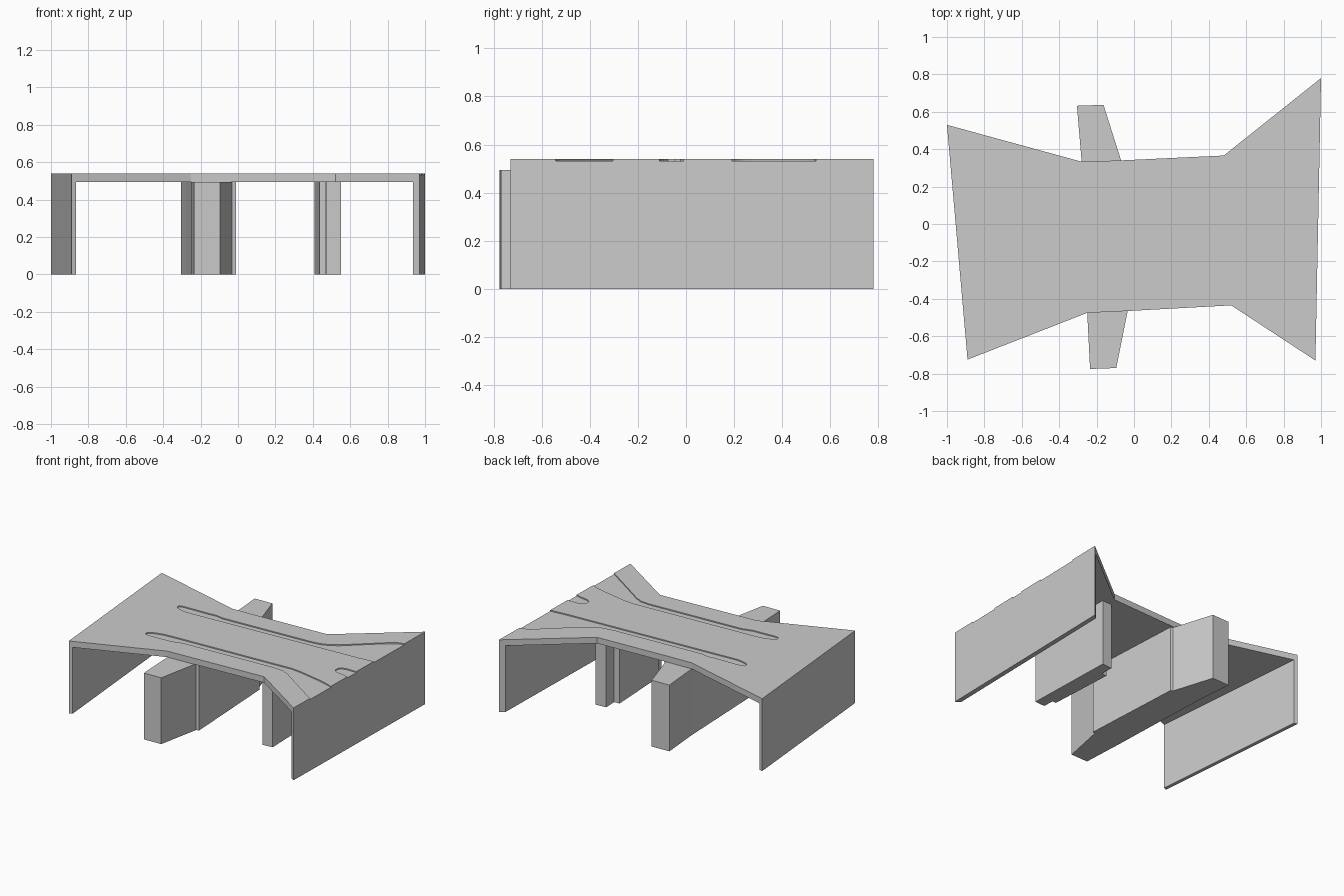
import bpy, bmesh

DECK_BOTTOM, DECK_TOP = 0.495, 0.54
GROOVE_FLOOR = 0.532


def prism(name, outline, z0, z1):
    """Extrude a flat plan outline from z0 up to z1."""
    bm = bmesh.new()
    face = bm.faces.new([bm.verts.new((x, y, z0)) for x, y in outline])
    top = bmesh.ops.extrude_face_region(bm, geom=[face])["geom"]
    for v in top:
        if isinstance(v, bmesh.types.BMVert):
            v.co.z = z1
    bmesh.ops.recalc_face_normals(bm, faces=bm.faces)
    mesh = bpy.data.meshes.new(name)
    bm.to_mesh(mesh)
    bm.free()
    obj = bpy.data.objects.new(name, mesh)
    bpy.context.collection.objects.link(obj)
    return obj


# Deck slab with flared ends
deck = prism("bridge_deck", [
    (-1, 0.53), (-0.28, 0.333), (-0.07, 0.34), (0.48, 0.366), (1, 0.78),
    (0.97, -0.73), (0.52, -0.435), (-0.03, -0.465), (-0.25, -0.475), (-0.89, -0.725),
], DECK_BOTTOM, DECK_TOP)

# Shallow lane recesses, open at the right-hand end
grooves = {
    "back_lane": [
        (1.05, 0.2), (0.98, 0.19), (0.87, 0.18), (-0.5, 0.11), (-0.55, 0.117),
        (-0.59, 0.13), (-0.605, 0.15), (-0.6, 0.168), (-0.57, 0.175), (-0.36, 0.18),
        (-0.31, 0.186), (-0.25, 0.174), (0.45, 0.207), (0.53, 0.218), (0.59, 0.24),
        (0.65, 0.28), (0.88, 0.48), (0.95, 0.53), (0.99, 0.54), (1.05, 0.545)],
    "front_lane": [
        (1.05, -0.325), (0.97, -0.3), (0.93, -0.284), (0.85, -0.263), (0.68, -0.228),
        (0.6, -0.218), (-0.35, -0.262), (-0.43, -0.268), (-0.51, -0.29), (-0.535, -0.315),
        (-0.53, -0.335), (-0.5, -0.34), (-0.32, -0.332), (-0.24, -0.31), (0.5, -0.275),
        (0.57, -0.282), (0.62, -0.305), (0.97, -0.54), (1.05, -0.595)],
    "middle_notch": [
        (1.05, -0.01), (0.9, -0.01), (0.865, -0.022), (0.85, -0.045), (0.855, -0.075),
        (0.88, -0.092), (0.93, -0.1), (0.97, -0.11), (1.05, -0.115)],
}
bpy.context.view_layer.objects.active = deck
for name, outline in grooves.items():
    cutter = prism(name + "_cutter", outline, GROOVE_FLOOR, DECK_TOP + 0.05)
    cutter.hide_render = True
    mod = deck.modifiers.new(name, 'BOOLEAN')
    mod.operation = 'DIFFERENCE'
    mod.solver = 'EXACT'
    mod.object = cutter
    bpy.ops.object.modifier_apply(modifier=mod.name)
    bpy.data.objects.remove(cutter)

# End walls, piers
supports = {
    "left_end_wall": [(-1, 0.53), (-0.974, 0.523), (-0.865, -0.715), (-0.89, -0.725)],
    "right_end_wall": [(1, 0.78), (0.965, 0.752), (0.935, -0.707), (0.97, -0.73)],
    "main_pier": [
        (-0.235, -0.775), (-0.095, -0.77), (-0.031, -0.45), (-0.01, -0.445),
        (-0.05, 0.325), (-0.066, 0.33), (-0.163, 0.637), (-0.305, 0.632),
        (-0.28, 0.333), (-0.25, -0.475)],
    "side_pier": [
        (0.47, -0.385), (0.552, -0.38), (0.532, 0.305), (0.45, 0.3),
        (0.453, 0.2), (0.41, 0.198), (0.436, -0.302), (0.467, -0.3)],
}
for name, outline in supports.items():
    prism(name, outline, 0, DECK_BOTTOM)
